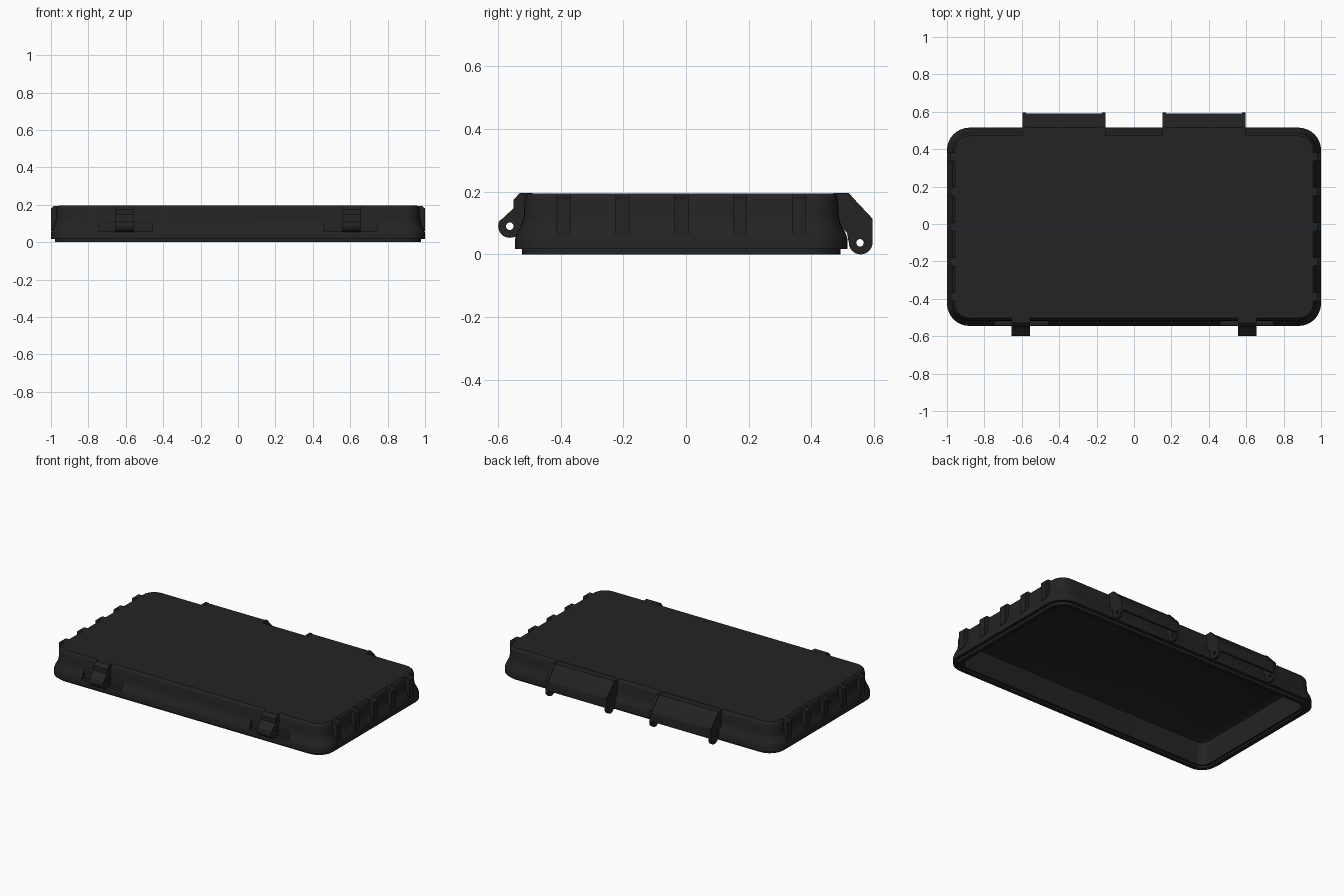
import bpy, bmesh, math
from mathutils import Matrix

if "Cube" in bpy.data.objects:
    bpy.data.objects.remove(bpy.data.objects["Cube"])

black = bpy.data.materials.new("matte black plastic")
black.diffuse_color = (0.017, 0.017, 0.017, 1)
black.use_nodes = True
black.node_tree.nodes["Principled BSDF"].inputs["Base Color"].default_value = black.diffuse_color

Y0, Y1 = -0.545, 0.515          # front and back of the shell
CY, HY = (Y0 + Y1) / 2, (Y1 - Y0) / 2


def finish(ob, angle=30):
    """Bake curve or modifiers to a mesh, then smooth with sharp edges kept."""
    bpy.ops.object.select_all(action='DESELECT')
    ob.select_set(True)
    bpy.context.view_layer.objects.active = ob
    bpy.ops.object.convert(target='MESH')
    bm = bmesh.new()
    bm.from_mesh(ob.data)
    bmesh.ops.remove_doubles(bm, verts=bm.verts, dist=0.0001)
    bmesh.ops.recalc_face_normals(bm, faces=bm.faces)
    bm.to_mesh(ob.data)
    bm.free()
    ob.data.materials.clear()
    ob.data.materials.append(black)
    bpy.ops.object.shade_smooth_by_angle(angle=math.radians(angle))


def ring(inset, z, radius=0.12, seg=8):
    """Rounded rectangle, shrunk by inset, at height z."""
    r = max(radius - inset, 0.03)
    pts = []
    for i, (sx, sy) in enumerate([(1, 1), (-1, 1), (-1, -1), (1, -1)]):
        cx, cy = sx * (1 - inset - r), CY + sy * (HY - inset - r)
        for k in range(seg + 1):
            a = math.pi / 2 * (i + k / seg)
            pts.append((cx + r * math.cos(a), cy + r * math.sin(a), z))
    return pts


def arc(cy, cz, r, a0, a1, n=12):
    return [(cy + r * math.cos(math.radians(a0 + (a1 - a0) * k / n)),
             cz + r * math.sin(math.radians(a0 + (a1 - a0) * k / n))) for k in range(n + 1)]


def side_plate(name, profile, x0, x1, hole=None):
    """Extrude a (y, z) profile along x, optionally with a round pin hole."""
    cu = bpy.data.curves.new(name, 'CURVE')
    cu.dimensions = '2D'
    cu.fill_mode = 'BOTH'
    cu.extrude = abs(x1 - x0) / 2
    loops = [profile]
    if hole:
        loops.append(arc(hole[0], hole[1], 0.012, 0, 337.5, 15))
    for pts in loops:
        sp = cu.splines.new('POLY')
        sp.points.add(len(pts) - 1)
        for p, (y, z) in zip(sp.points, pts):
            p.co = (y, z, 0, 1)
        sp.use_cyclic_u = True
    ob = bpy.data.objects.new(name, cu)
    bpy.context.collection.objects.link(ob)
    ob.matrix_world = Matrix(((0, 0, 1, (x0 + x1) / 2), (1, 0, 0, 0), (0, 1, 0, 0), (0, 0, 0, 1)))
    finish(ob)
    return ob


# Hollow shell: cavity ceiling, inner wall, sealing lip, flared flange, wall, top
section = [(0.095, 0.165), (0.075, 0.155), (0.062, 0.012), (0.047, 0.012), (0.047, 0.0),
           (0.022, 0.0), (0.022, 0.017), (0.0, 0.017), (0.0, 0.05), (0.006, 0.068),
           (0.016, 0.086), (0.024, 0.104), (0.028, 0.125), (0.03, 0.172),
           (0.034, 0.186), (0.043, 0.195)]
bm = bmesh.new()
rings = [[bm.verts.new(p) for p in ring(i, z)] for i, z in section]
for a, b in zip(rings, rings[1:]):
    for k in range(len(a)):
        j = (k + 1) % len(a)
        bm.faces.new((a[k], a[j], b[j], b[k]))
bm.faces.new(rings[0])
bm.faces.new(rings[-1])
bmesh.ops.recalc_face_normals(bm, faces=bm.faces)
me = bpy.data.meshes.new("lid_shell")
bm.to_mesh(me)
bm.free()
shell = bpy.data.objects.new("lid_shell", me)
bpy.context.collection.objects.link(shell)

# Recesses in the flared front flange beside each latch
cutters = []
for s in (-1, 1):
    bpy.ops.mesh.primitive_cube_add(size=1, location=(s * 0.603, -0.5665, 0.086))
    c = bpy.context.object
    c.name = "latch_recess_cutter"
    c.scale = (0.285, 0.1, 0.06)
    c.hide_render = True
    m = shell.modifiers.new("recess", 'BOOLEAN')
    m.object = c
    m.operation = 'DIFFERENCE'
    m.solver = 'EXACT'
    cutters.append(c)
bpy.context.view_layer.update()
finish(shell)
for c in cutters:
    bpy.data.objects.remove(c)

# Profiles for ribs, latches and hinges
latch = ([(-0.49, 0.1955), (-0.53, 0.1955), (-0.55, 0.175), (-0.55, 0.147), (-0.588, 0.112)]
         + arc(-0.562, 0.09, 0.037, 150, 280) + [(-0.535, 0.058), (-0.51, 0.06)])
lug = ([(0.47, 0.1955), (0.52, 0.1955), (0.535, 0.178), (0.594, 0.115)]
       + arc(0.557, 0.038, 0.038, 0, -180) + [(0.513, 0.07), (0.47, 0.11)])
cover = [(0.47, 0.193), (0.517, 0.193), (0.531, 0.176), (0.588, 0.114), (0.592, 0.1),
         (0.592, 0.045), (0.578, 0.045), (0.575, 0.104), (0.52, 0.16), (0.47, 0.165)]

for s, side in ((-1, "left"), (1, "right")):
    # Five stiffening ribs on each end
    rib = [(s * x, z) for x, z in ((0.945, 0.1945), (0.982, 0.1945), (1.0, 0.18),
                                   (1.0, 0.06), (0.945, 0.06))]
    for k in range(5):
        ob = side_plate(f"{side}_end_rib", rib, -0.0225, 0.0225)
        ob.matrix_world = Matrix(((1, 0, 0, 0), (0, 0, -1, -0.39 + 0.1875 * k),
                                  (0, 1, 0, 0), (0, 0, 0, 1)))
    side_plate(f"{side}_latch", latch, s * 0.555, s * 0.655, (-0.562, 0.09))
    # Hinge: two drilled lugs joined by a cover
    side_plate(f"{side}_hinge_inner_lug", lug, s * 0.152, s * 0.17, (0.555, 0.037))
    side_plate(f"{side}_hinge_outer_lug", lug, s * 0.578, s * 0.596, (0.555, 0.037))
    side_plate(f"{side}_hinge_cover", cover, s * 0.165, s * 0.583)
